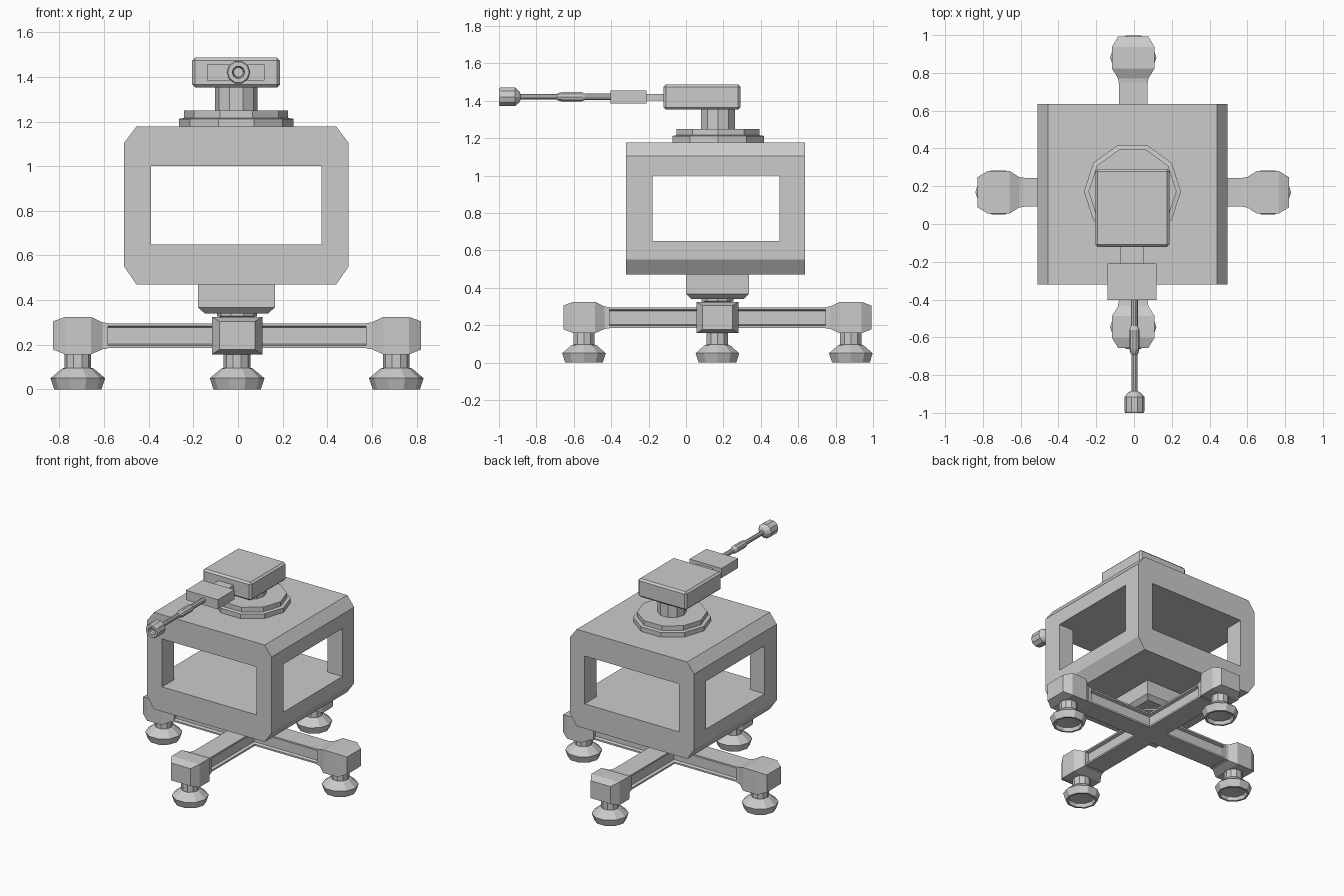
import bpy, bmesh, math
from mathutils import Matrix, Vector

if "Cube" in bpy.data.objects:
    bpy.data.objects.remove(bpy.data.objects["Cube"])

CX, CY = -0.004, 0.168          # turret axis


def finish(name, bm, mat=Matrix()):
    bmesh.ops.recalc_face_normals(bm, faces=bm.faces)
    me = bpy.data.meshes.new(name)
    bm.to_mesh(me)
    bm.free()
    me.transform(mat)
    ob = bpy.data.objects.new(name, me)
    bpy.context.collection.objects.link(ob)
    return ob


def skin(name, rings, mat=Matrix()):
    """Bridge a list of equal-length point rings and cap both ends."""
    bm = bmesh.new()
    vs = [[bm.verts.new(p) for p in r] for r in rings]
    n = len(vs[0])
    for a, b in zip(vs, vs[1:]):
        for i in range(n):
            j = (i + 1) % n
            bm.faces.new((a[i], a[j], b[j], b[i]))
    bm.faces.new(vs[0])
    bm.faces.new(vs[-1])
    return finish(name, bm, mat)


def lathe(name, profile, mat=Matrix(), n=10):
    """Revolve (radius, height) points about z."""
    t = [2 * math.pi * i / n for i in range(n)]
    return skin(name, [[(r * math.cos(a), r * math.sin(a), z) for a in t]
                       for r, z in profile], mat)


def box(name, x, y, z, bevel=0):
    bm = bmesh.new()
    bmesh.ops.create_cube(bm, size=1)
    for v in bm.verts:
        v.co = Vector([(a + b) / 2 + c * (b - a) for (a, b), c in zip((x, y, z), v.co)])
    if bevel:
        bmesh.ops.bevel(bm, geom=bm.edges[:], offset=bevel, segments=1, affect='EDGES')
    return finish(name, bm)


def rect_ring(hx, hy, z):
    return [(-hx, -hy, z), (hx, -hy, z), (hx, hy, z), (-hx, hy, z)]


# Frame body: chamfered profile along y, with two crossing windows cut through
outline = [(-.51, .55), (-.455, .47), (.44, .47), (.495, .55),
           (.495, 1.105), (.44, 1.178), (-.455, 1.178), (-.51, 1.105)]
body = skin("frame_body", [[(x, y, z) for x, z in outline] for y in (-.32, .635)])
cutters = [box("front_window_cutter", (-.39, .375), (-.6, .9), (.65, 1.0)),
           box("side_window_cutter", (-.8, .8), (-.18, .50), (.65, 1.0))]
for c in cutters:
    m = body.modifiers.new("window", 'BOOLEAN')
    m.object, m.operation, m.solver = c, 'DIFFERENCE', 'EXACT'
    dg = bpy.context.evaluated_depsgraph_get()
    new = bpy.data.meshes.new_from_object(body.evaluated_get(dg))
    body.modifiers.clear()
    body.data = new
for c in cutters:
    bpy.data.objects.remove(c)

# Pedestal under the body
skin("pedestal", [rect_ring(.142, .14, .34), rect_ring(.172, .168, .367),
                  rect_ring(.172, .168, .475)], Matrix.Translation((-.007, CY, 0)))
axis = Matrix.Translation((CX, CY, 0))
lathe("pedestal_pivot", [(.06, .28), (.06, .322), (.09, .328), (.09, .345)], axis)

# Crossed base beams with recessed sides
half = [(.075, .185), (.075, .197), (.055, .203), (.055, .277), (.075, .283), (.075, .295)]
section = half + [(-w, z) for w, z in reversed(half)]
for k, name in enumerate(("side_beam", "long_beam")):
    skin(name, [[(x, w, z) for w, z in section] for x in (-.59, .59)],
         axis @ Matrix.Rotation(k * math.pi / 2, 4, 'Z'))

# Beam ends and feet, repeated on four arms
ends = [(.578, .078, .183, .297), (.603, .08, .18, .30), (.655, .113, .157, .325),
        (.77, .113, .157, .325), (.824, .08, .178, .305)]
foot = [(.03, .03), (.085, .025), (.092, 0), (.106, 0), (.1225, .05),
        (.07, .094), (.06, .096), (.06, .165)]
for k, side in enumerate(("right", "back", "left", "front")):
    arm = axis @ Matrix.Rotation(k * math.pi / 2, 4, 'Z')
    skin(side + "_beam_end", [[(x, -w, a), (x, w, a), (x, w, b), (x, -w, b)]
                              for x, w, a, b in ends], arm)
    spot = arm @ Vector((.7135, 0, 0))
    lathe(side + "_foot", foot, Matrix.Translation(spot))

# Turntable and post
top = Matrix.Translation((-.008, .172, 0))
lathe("turntable", [(.257, 1.17), (.257, 1.212), (.233, 1.216), (.233, 1.25)], top)
lathe("post", [(.096, 1.24), (.096, 1.36)], top)

# Head, connecting tongue and front block
box("head", (-.205, .188), (-.121, .292), (1.352, 1.486), .013)
box("tongue", (-.072, .05), (-.22, -.11), (1.402, 1.436))
box("front_block", (-.14, .119), (-.403, -.21), (1.385, 1.455))

# Barrel with hollow muzzle, revolved along -y
barrel = [(.018, .39), (.018, .54), (.027, .56), (.027, .66), (.021, .685), (.016, .69),
          (.016, .885), (.03, .89), (.053, .915), (.053, .992), (.048, 1.0),
          (.028, 1.0), (.022, .95)]
lathe("barrel", barrel, Matrix.Translation((.002, 0, 1.421)) @ Matrix.Rotation(math.pi / 2, 4, 'X'))
